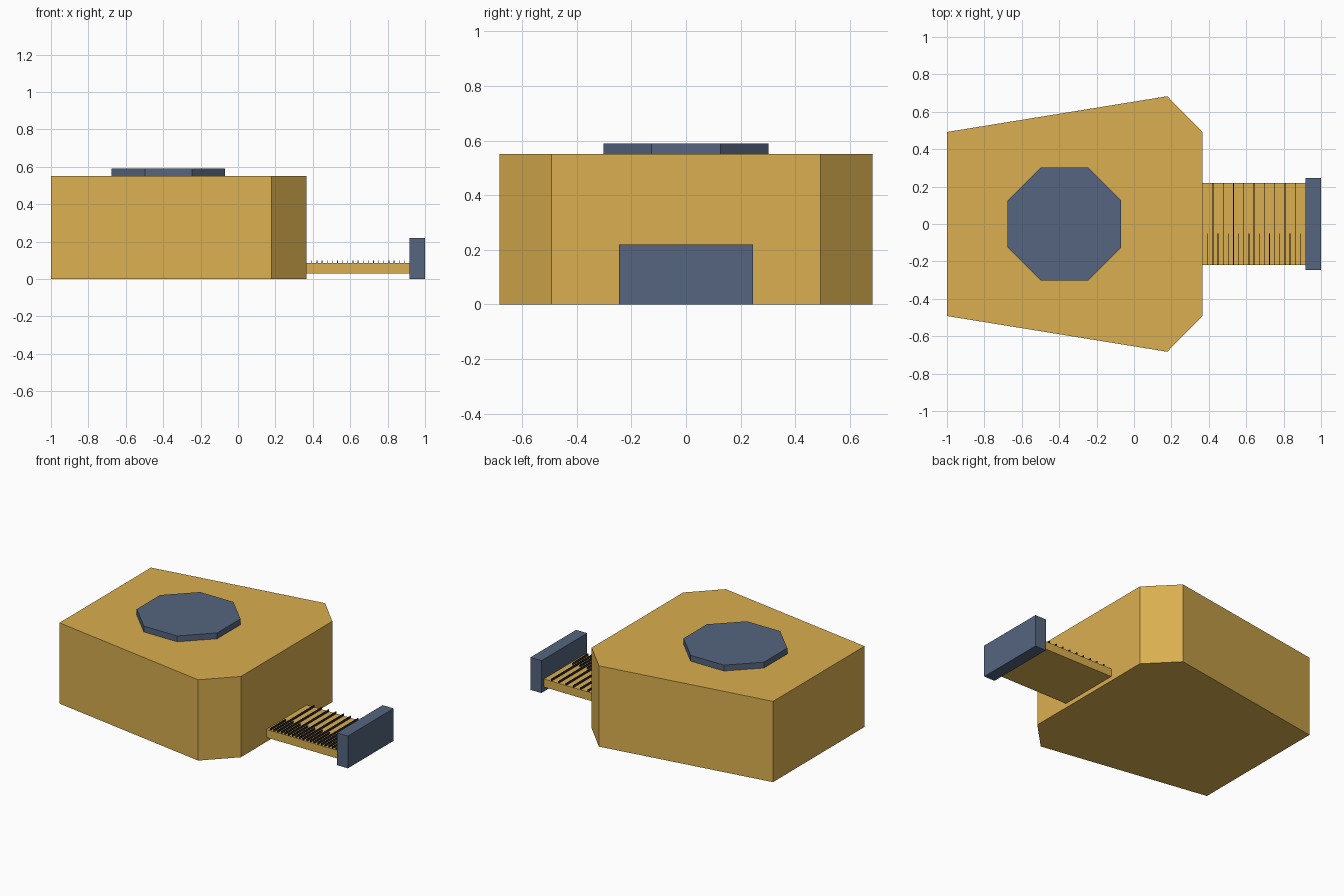
import bpy, bmesh, math

if "Cube" in bpy.data.objects:
    bpy.data.objects.remove(bpy.data.objects["Cube"])


def material(name, rgb):
    m = bpy.data.materials.new(name)
    m.diffuse_color = (*rgb, 1)
    m.use_nodes = True
    m.node_tree.nodes["Principled BSDF"].inputs["Base Color"].default_value = m.diffuse_color
    return m


GOLD = material("gold", (0.70, 0.43, 0.08))
BLUE = material("slate_blue", (0.09, 0.13, 0.21))
DARK = material("dark", (0.02, 0.02, 0.025))


def prism(bm, outline, z0, z1):
    """Extrude a flat outline upward from z0 to z1."""
    base = bm.faces.new([bm.verts.new((x, y, z0)) for x, y in outline])
    top = bmesh.ops.extrude_face_region(bm, geom=[base])["geom"]
    verts = [g for g in top if isinstance(g, bmesh.types.BMVert)]
    bmesh.ops.translate(bm, verts=verts, vec=(0, 0, z1 - z0))


def rect(x0, x1, y0, y1):
    return [(x0, y0), (x1, y0), (x1, y1), (x0, y1)]


def make(name, prisms, mat):
    bm = bmesh.new()
    for p in prisms:
        prism(bm, *p)
    bmesh.ops.recalc_face_normals(bm, faces=bm.faces)
    mesh = bpy.data.meshes.new(name)
    bm.to_mesh(mesh)
    bm.free()
    mesh.materials.append(mat)
    obj = bpy.data.objects.new(name, mesh)
    bpy.context.collection.objects.link(obj)
    return obj


# Tapered case with chamfered mouth corners
half = [(-1, -0.492), (0.178, -0.683), (0.366, -0.492)]
case = half + [(x, -y) for x, y in reversed(half)]
make("case", [(case, 0, 0.55)], GOLD)

# Octagonal disc on the top
r = 0.303 / math.cos(math.pi / 8)
octagon = [(-0.372 + r * math.cos(math.pi / 8 + i * math.pi / 4),
            r * math.sin(math.pi / 8 + i * math.pi / 4)) for i in range(8)]
make("top_disc", [(octagon, 0.55, 0.59)], BLUE)

# Extended blade and its end hook
make("tape_blade", [(rect(0.36, 0.92, -0.218, 0.218), 0.03, 0.085)], GOLD)
make("end_hook", [(rect(0.917, 1.0, -0.246, 0.246), 0, 0.22)], BLUE)

# Raised graduation ticks, short and full width in turn
ticks = []
for i in range(1, 20):
    x = 0.367 + i * 0.0275
    y_end = 0.218 if i % 2 == 0 else -0.05
    ticks.append((rect(x - 0.002, x + 0.002, -0.218, y_end), 0.083, 0.1))
make("tape_ticks", ticks, DARK)
